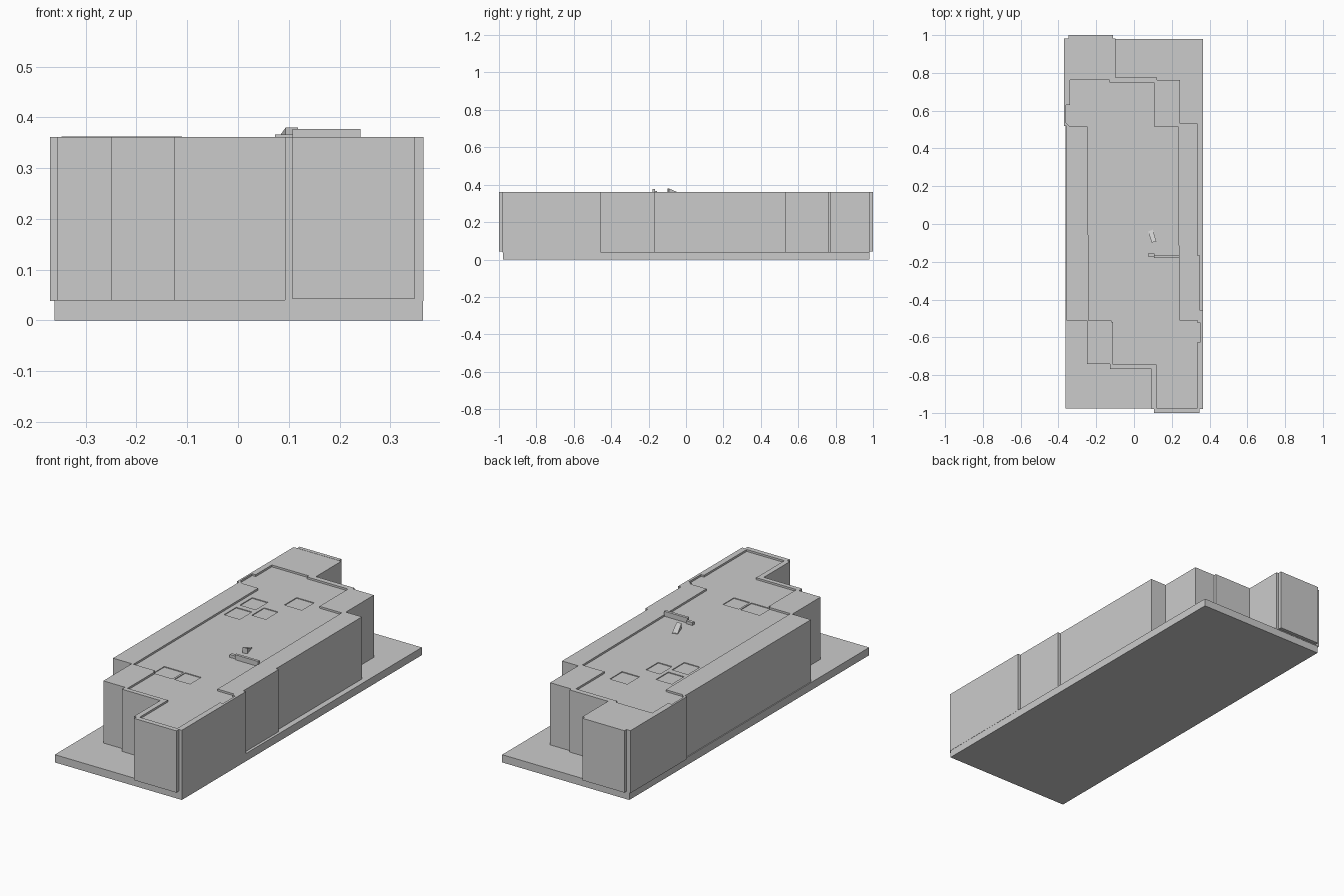
import bpy, bmesh

def prism(name, pts, z0, z1):
    """Extrude a plan outline between two heights."""
    bm = bmesh.new()
    f = bm.faces.new([bm.verts.new((x, y, z0)) for x, y in pts])
    up = bmesh.ops.extrude_face_region(bm, geom=[f])["geom"]
    bmesh.ops.translate(bm, vec=(0, 0, z1 - z0),
                        verts=[v for v in up if isinstance(v, bmesh.types.BMVert)])
    bmesh.ops.recalc_face_normals(bm, faces=bm.faces)
    me = bpy.data.meshes.new(name)
    bm.to_mesh(me)
    bm.free()
    ob = bpy.data.objects.new(name, me)
    bpy.context.collection.objects.link(ob)
    return ob

def rect(x0, x1, y0, y1):
    return [(x0, y0), (x1, y0), (x1, y1), (x0, y1)]

def cut(target, name, pts, z):
    """Sink an outline into the roof down to height z."""
    c = prism(name, pts, z, 0.5)
    c.hide_render = True
    c.hide_set(True)
    m = target.modifiers.new(name, 'BOOLEAN')
    m.object, m.operation, m.solver = c, 'DIFFERENCE', 'EXACT'

ROOF, SLAB = 0.361, 0.04

# Ground slab
prism("base_slab", rect(-0.362, 0.364, -0.978, 0.98), 0, SLAB)

# Stepped building mass
outer = [(0.093, -0.98), (0.365, -0.98), (0.365, -0.458), (0.35, -0.458),
         (0.35, -0.168), (0.335, -0.168), (0.335, 0.533), (0.243, 0.533),
         (0.243, 0.762), (0.122, 0.762), (0.122, 0.775), (-0.097, 0.775),
         (-0.097, 0.982), (-0.37, 0.982), (-0.37, 0.52), (-0.357, 0.52),
         (-0.357, -0.51), (-0.25, -0.51), (-0.25, -0.742), (-0.126, -0.742),
         (-0.126, -0.768), (0.093, -0.768)]
building = prism("building", outer, SLAB - 0.002, ROOF)

# Sunken roof field inside the parapet and porch tops
inner = [(0.12, -0.974), (0.335, -0.974), (0.335, -0.625), (0.352, -0.625),
         (0.352, -0.525), (0.335, -0.525), (0.335, -0.51), (0.24, -0.51),
         (0.232, 0.515), (0.105, 0.515), (0.105, 0.748), (-0.13, 0.748),
         (-0.13, 0.762), (-0.34, 0.762), (-0.34, 0.63), (-0.36, 0.63),
         (-0.36, 0.535), (-0.34, 0.515), (-0.245, 0.515), (-0.24, -0.51),
         (-0.11, -0.51), (-0.11, -0.744), (0.12, -0.744)]
cut(building, "roof_recess_cutter", inner, ROOF - 0.01)

# Shallow room panels in the roof
rooms = [(-0.12, -0.01, -0.52, -0.43), (0.0, 0.09, -0.52, -0.43),
         (-0.22, -0.13, 0.2, 0.3), (-0.22, -0.13, 0.33, 0.43),
         (-0.11, -0.03, 0.27, 0.37), (-0.05, 0.05, 0.45, 0.55)]
for i, r in enumerate(rooms):
    cut(building, f"room_cutter_{i}", rect(*r), ROOF - 0.014)

# End wall panels, front and back
prism("front_panel", rect(0.107, 0.348, -1.0, -0.979), 0.042, ROOF)
prism("back_panel", rect(-0.348, -0.11, 0.981, 1.0), 0.042, ROOF + 0.001)

# Roof bar with low end
prism("roof_bar", rect(0.107, 0.241, -0.179, -0.165), 0.348, 0.377)
prism("roof_bar_end", rect(0.073, 0.108, -0.172, -0.156), 0.348, 0.366)

# Tilted plank rising toward the front
plank = prism("tilted_plank", [(0.094, -0.098), (0.118, -0.092),
                               (0.1, -0.03), (0.075, -0.04)], 0.348, 0.38)
for v in plank.data.vertices:
    if v.co.z > 0.37 and v.co.y > -0.06:
        v.co.z = 0.354
